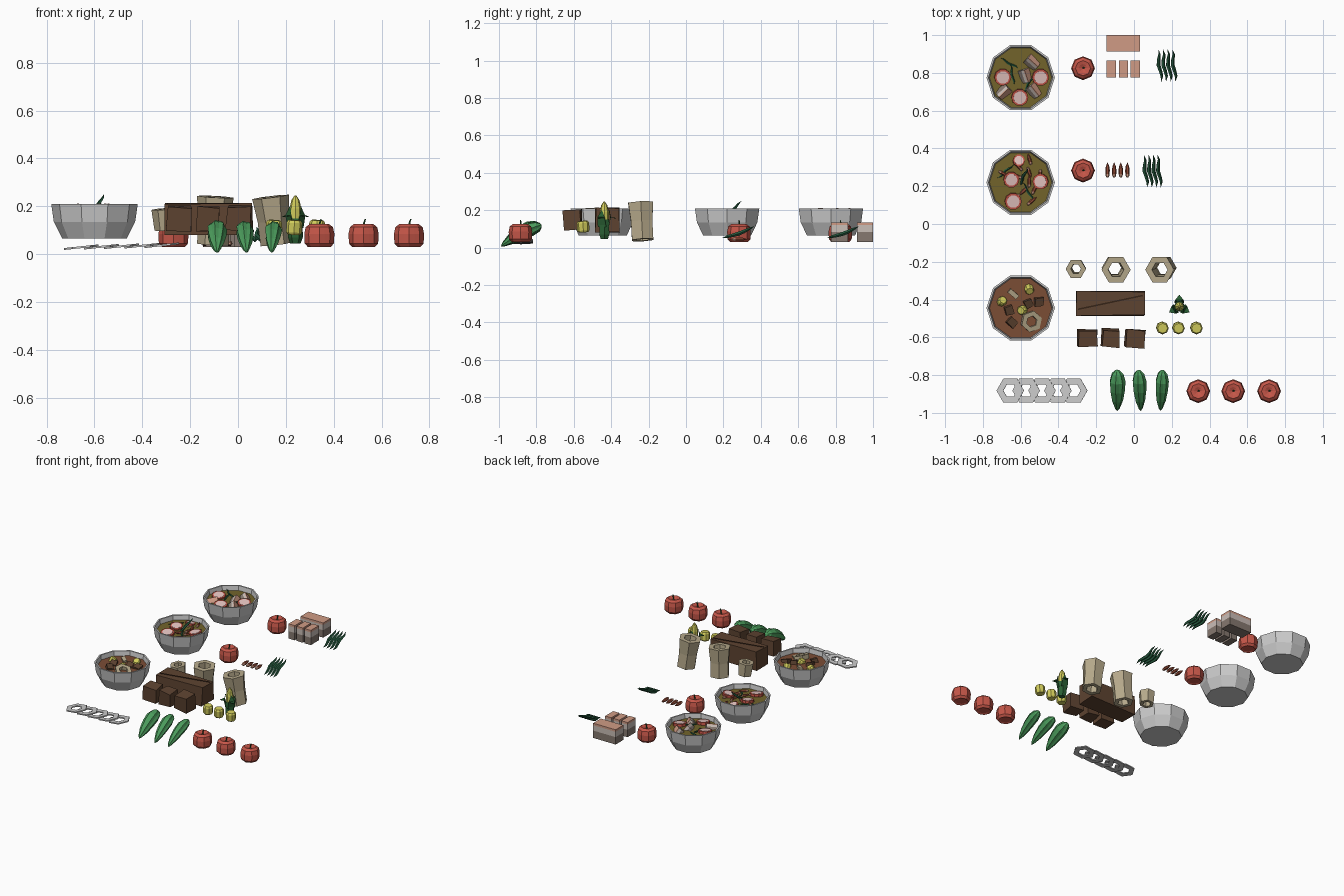
import bpy, bmesh, math, random
from math import pi, sin, cos, radians
from mathutils import Vector

if "Cube" in bpy.data.objects:
    bpy.data.objects.remove(bpy.data.objects["Cube"])
random.seed(4)

def rgb(h):
    return [((h >> s & 255) / 255) ** 2.2 for s in (16, 8, 0)] + [1]

def mat(h):
    m = bpy.data.materials.get("colour_%06x" % h) or bpy.data.materials.new("colour_%06x" % h)
    m.diffuse_color = rgb(h)
    m.use_nodes = True
    m.node_tree.nodes["Principled BSDF"].inputs["Base Color"].default_value = m.diffuse_color
    return m

RED, PINK, SALMON, FAT, MEAT = 0xC4574A, 0xE6C4C0, 0xCF9A84, 0xC9BDB6, 0x85786F
GREEN, LEAF, BROWN, DARK = 0x4C9A5C, 0x2A5A40, 0x5E4534, 0x38281D
BONE, YELLOW, HUSK, OLIVE, BROTH, CHILLI = 0xB5A88A, 0xD0CB5C, 0x2F6238, 0x72642F, 0x7A4E38, 0x8E4A38

def make(name, verts, faces, col=None, loc=(0, 0, 0), rot=(0, 0, 0)):
    bm = bmesh.new()
    vs = [bm.verts.new(v) for v in verts]
    for f in faces:
        bm.faces.new([vs[i] for i in f])
    bmesh.ops.remove_doubles(bm, verts=bm.verts, dist=1e-5)
    bmesh.ops.recalc_face_normals(bm, faces=bm.faces)
    me = bpy.data.meshes.new(name)
    bm.to_mesh(me)
    bm.free()
    if col is not None:
        me.materials.append(mat(col))
    ob = bpy.data.objects.new(name, me)
    ob.location, ob.rotation_euler = loc, [radians(a) for a in rot]
    bpy.context.collection.objects.link(ob)
    return ob

def loft(name, rings, col=None, closed=False, **kw):
    n, m = len(rings[0]), len(rings)
    faces = [(i * n + j, i * n + (j + 1) % n, (i + 1) % m * n + (j + 1) % n, (i + 1) % m * n + j)
             for i in range(m if closed else m - 1) for j in range(n)]
    if not closed:
        faces += [tuple(range(n)), tuple(range((m - 1) * n, m * n))]
    return make(name, [v for r in rings for v in r], faces, col, **kw)

# ring stack around z; rib shrinks every second corner
def lathe(name, prof, n, col=None, rib=1, closed=False, **kw):
    rings = [[(r * (rib if j % 2 else 1) * cos(2 * pi * j / n), r * (rib if j % 2 else 1) * sin(2 * pi * j / n), z)
              for j in range(n)] for r, z in prof]
    return loft(name, rings, col, closed, **kw)

# spindle along y from (x, y, z, radius) stations
def spindle(name, path, n, col, rib=1, **kw):
    rings = [[(x + max(r, 1e-4) * (rib if j % 2 else 1) * cos(2 * pi * j / n), y,
               z + max(r, 1e-4) * (rib if j % 2 else 1) * sin(2 * pi * j / n)) for j in range(n)]
             for x, y, z, r in path]
    return loft(name, rings, col, **kw)

def box(name, size, col, jit=0, **kw):
    v = [[s * c / 2 + random.uniform(-jit, jit) for s, c in zip(size, (a, b, d))]
         for d in (-1, 1) for a, b in ((-1, -1), (1, -1), (1, 1), (-1, 1))]
    f = [(0, 1, 2, 3), (4, 5, 6, 7), (0, 1, 5, 4), (1, 2, 6, 5), (2, 3, 7, 6), (3, 0, 4, 7)]
    return make(name, v, f, col, **kw)

# ---- ingredient helpers ----
def bowl(y, col):
    prof = [(0.135, 0.065), (0.17, 0.135), (0.181, 0.21), (0.171, 0.21), (0.16, 0.14), (0.125, 0.08)]
    lathe("bowl", prof, 10, loc=(-0.6, y, 0))
    lathe("soup", [(0.158, 0.165), (0.165, 0.178)], 10, col, loc=(-0.6, y, 0))

def round_root(x, y):
    prof = [(0.035, 0.035), (0.048, 0.03), (0.061, 0.045), (0.063, 0.085), (0.057, 0.113),
            (0.04, 0.126), (0.022, 0.122), (0, 0.112)]
    lathe("red_vegetable", prof, 16, RED, 0.93, loc=(x, y, 0))
    spindle("red_vegetable_stem", [(0, 0, 0, 0.004), (0, 0.02, 0.002, 0.004), (0.005, 0.036, 0.004, 0.003)],
            5, HUSK, loc=(x, y, 0.11), rot=(75, 0, -40))

def red_slice(x, y, r=0.045, rot=(8, 5, 0), z=0.186):
    lathe("red_slice", [(r, -0.009), (r, 0.009)], 10, RED, loc=(x, y, z), rot=rot)
    lathe("red_slice_flesh", [(r * 0.76, -0.0105), (r * 0.76, 0.0105)], 10, PINK, loc=(x, y, z), rot=rot)

def green_strip(x, y, z, rot, s=1):
    path = [(0.006 * sin(i * 1.5) * s, (-0.092 + 0.0307 * i) * s, 0.004 * cos(i) * s, r * s)
            for i, r in enumerate((0, 0.008, 0.010, 0.011, 0.010, 0.007, 0))]
    spindle("green_strip", path, 5, LEAF, loc=(x, y, z), rot=rot)

def chilli(x, y, z, rot=(0, 0, 0), s=1):
    spindle("chilli", [(0, a * s, 0, r * s) for a, r in ((-0.02, 0.011), (0, 0.012), (0.02, 0.009), (0.042, 0))],
            6, CHILLI, loc=(x, y, z), rot=rot)
    spindle("chilli_tip", [(0, a * s, 0, r * s) for a, r in ((-0.038, 0.005), (-0.03, 0.01), (-0.02, 0.011))],
            6, SALMON, loc=(x, y, z), rot=rot)

def layered_meat(x, y, w, d, z=0.03, h=0.105, rot=(0, 0, 0)):
    base = Vector((x, y, z + h / 2))
    o = None
    for name, a, b, c in (("meat_lean", 0, 0.5, MEAT), ("meat_fat", 0.5, 0.86, FAT), ("meat_skin", 0.86, 1, SALMON)):
        o = box(name, (w, d, h * (b - a)), c, rot=rot)
        off = Vector((0, 0, h * ((a + b) / 2 - 0.5)))
        off.rotate(o.rotation_euler)
        o.location = base + off

def hex_ring(name, prof, col, **kw):
    lathe(name, prof, 6, col, closed=True, **kw)

def corn_slice(x, y, z, rot=(0, 0, 0), s=1):
    lathe("corn_slice", [(0.027 * s, -0.03 * s), (0.033 * s, -0.02 * s), (0.033 * s, 0.02 * s), (0.026 * s, 0.03 * s)],
          8, YELLOW, loc=(x, y, z), rot=rot)

# ---- bowls ----
for y, c in ((0.775, OLIVE), (0.22, OLIVE), (-0.445, BROTH)):
    bowl(y, c)

# ---- whole red vegetables ----
for x, y in ((0.34, -0.885), (0.525, -0.885), (0.715, -0.885), (-0.27, 0.825), (-0.27, 0.283)):
    round_root(x, y)

# ---- fan of grey hexagonal slices ----
for i in range(5):
    hex_ring("grey_slice", [(0.073, -0.004), (0.073, 0.004), (0.037, 0.004), (0.037, -0.004)], None,
             loc=(-0.655 + 0.084 * i, -0.882, 0.029 + 0.002 * i), rot=(0, -6, 0))

# ---- ribbed gourds ----
for x, yaw, s in ((-0.088, 0, 1), (0.03, 3, 0.88), (0.146, -3, 0.84)):
    st = ((-0.128, -0.012, 0), (-0.11, -0.008, 0.013), (-0.06, 0, 0.03), (0, 0.005, 0.04),
          (0.055, 0.005, 0.043), (0.095, 0, 0.032), (0.113, -0.003, 0.014), (0.118, -0.003, 0))
    spindle("gourd", [(0, a, b, r * s) for a, b, r in st], 14, GREEN, 0.84,
            loc=(x, -0.88, 0.073), rot=(26, 0, yaw))

# ---- hollow beige pieces ----
big = [(0.066, -0.1), (0.066, 0), (0.077, 0.1), (0.042, 0.1), (0.036, 0), (0.038, -0.1)]
hex_ring("hollow_piece", big, BONE, loc=(-0.1, -0.237, 0.14), rot=(3, 3, 0))
hex_ring("hollow_piece", big, BONE, loc=(0.148, -0.237, 0.14), rot=(3, -7, 0))
hex_ring("hollow_piece_small", [(0.047, -0.044), (0.054, 0.044), (0.027, 0.044), (0.026, -0.044)], BONE,
         loc=(-0.305, -0.235, 0.145), rot=(4, -4, 0))

# ---- brown block and cubes ----
box("brown_block", (0.36, 0.126, 0.13), BROWN, 0.004, loc=(-0.125, -0.42, 0.146))
box("block_crack", (0.35, 0.008, 0.004), DARK, loc=(-0.125, -0.415, 0.211), rot=(0, 0, 12))
for x, w, a in ((-0.245, 0.1, 1), (-0.125, 0.088, -2), (0.007, 0.1, -5)):
    box("brown_cube", (w, 0.09, 0.1), BROWN, 0.005, loc=(x, -0.605, 0.15), rot=(4, 3, a))

# ---- corn ----
cx, cy = 0.24, -0.437
lathe("corn_cob", [(0.02, 0.06), (0.025, 0.15), (0.025, 0.19), (0.017, 0.225), (0.004, 0.245)], 8, YELLOW, loc=(cx, cy, 0))
lathe("corn_husk", [(0.022, 0.045), (0.031, 0.07), (0.03, 0.15), (0.02, 0.15)], 6, HUSK, loc=(cx, cy, 0))
for k in range(3):
    o = make("husk_leaf", [(0.02, -0.026, 0.11), (0.02, 0.026, 0.11), (0.032, 0.022, 0.16), (0.032, -0.022, 0.16),
                           (0.062, 0, 0.155), (0.028, 0, 0.2)],
             [(0, 1, 2, 3), (3, 2, 4), (3, 2, 5)], HUSK, loc=(cx, cy, 0), rot=(0, 0, 90 + 120 * k))
    o.modifiers.new("thickness", "SOLIDIFY").thickness = 0.004
for x in (0.15, 0.235, 0.33):
    corn_slice(x, -0.55, 0.112, (4, 3, 0))

# ---- layered meat, chillies, green strips ----
layered_meat(-0.057, 0.957, 0.177, 0.086)
for x in (-0.12, -0.056, 0.007):
    layered_meat(x, 0.82, 0.049, 0.09)
for i in range(4):
    chilli(-0.14 + 0.035 * i, 0.285, 0.045)
    green_strip(0.135 + 0.025 * i, 0.84, 0.078, (20, 0, 6))
    green_strip(0.06 + 0.024 * i, 0.28, 0.078, (20, 0, 6))

# ---- first soup ----
for x, y in ((-0.695, 0.777), (-0.495, 0.777), (-0.605, 0.67)):
    red_slice(x, y)
for x, y, a in ((-0.54, 0.855, 60), (-0.575, 0.785, 30), (-0.69, 0.70, -35), (-0.53, 0.705, 50)):
    layered_meat(x, y, 0.04, 0.07, 0.155, 0.045, (15, 50, a))
for x, y, a in ((-0.645, 0.79, 10), (-0.56, 0.74, -30), (-0.66, 0.85, 60)):
    green_strip(x, y, 0.183, (8, 0, a), 0.6)

# ---- second soup ----
red_slice(-0.65, 0.235, 0.042)
red_slice(-0.495, 0.225, 0.042, (5, -8, 0))
red_slice(-0.64, 0.12, 0.045)
red_slice(-0.61, 0.335, 0.032, (-12, 6, 0), 0.18)
for i in range(12):
    t = i * 2.4
    r = 0.035 + 0.008 * i
    chilli(-0.59 + r * cos(t), 0.225 + r * sin(t), 0.183, (random.uniform(-15, 15), 0, i * 67), 0.8)
green_strip(-0.585, 0.25, 0.205, (38, 0, -25), 0.75)
green_strip(-0.56, 0.17, 0.183, (8, 0, 30), 0.6)
green_strip(-0.68, 0.28, 0.183, (5, 0, -50), 0.6)

# ---- third soup ----
for x, y, r in ((-0.555, -0.345, (30, 10, 0)), (-0.70, -0.41, (-20, 20, 0)), (-0.59, -0.455, (10, -25, 0))):
    corn_slice(x, y, 0.178, r, 0.75)
for x, y, a in ((-0.505, -0.41, 5), (-0.56, -0.42, 30), (-0.65, -0.52, 50), (-0.665, -0.455, 15)):
    box("soup_cube", (0.045, 0.045, 0.045), BROWN, 0.004, loc=(x, y, 0.175), rot=(15, 12, a))
hex_ring("soup_ring", [(0.055, -0.015), (0.058, 0.015), (0.03, 0.015), (0.028, -0.015)], BONE,
         loc=(-0.545, -0.515, 0.182), rot=(12, 14, 20))
box("soup_shard", (0.06, 0.022, 0.02), BONE, 0.004, loc=(-0.64, -0.37, 0.182), rot=(0, 8, -40))
